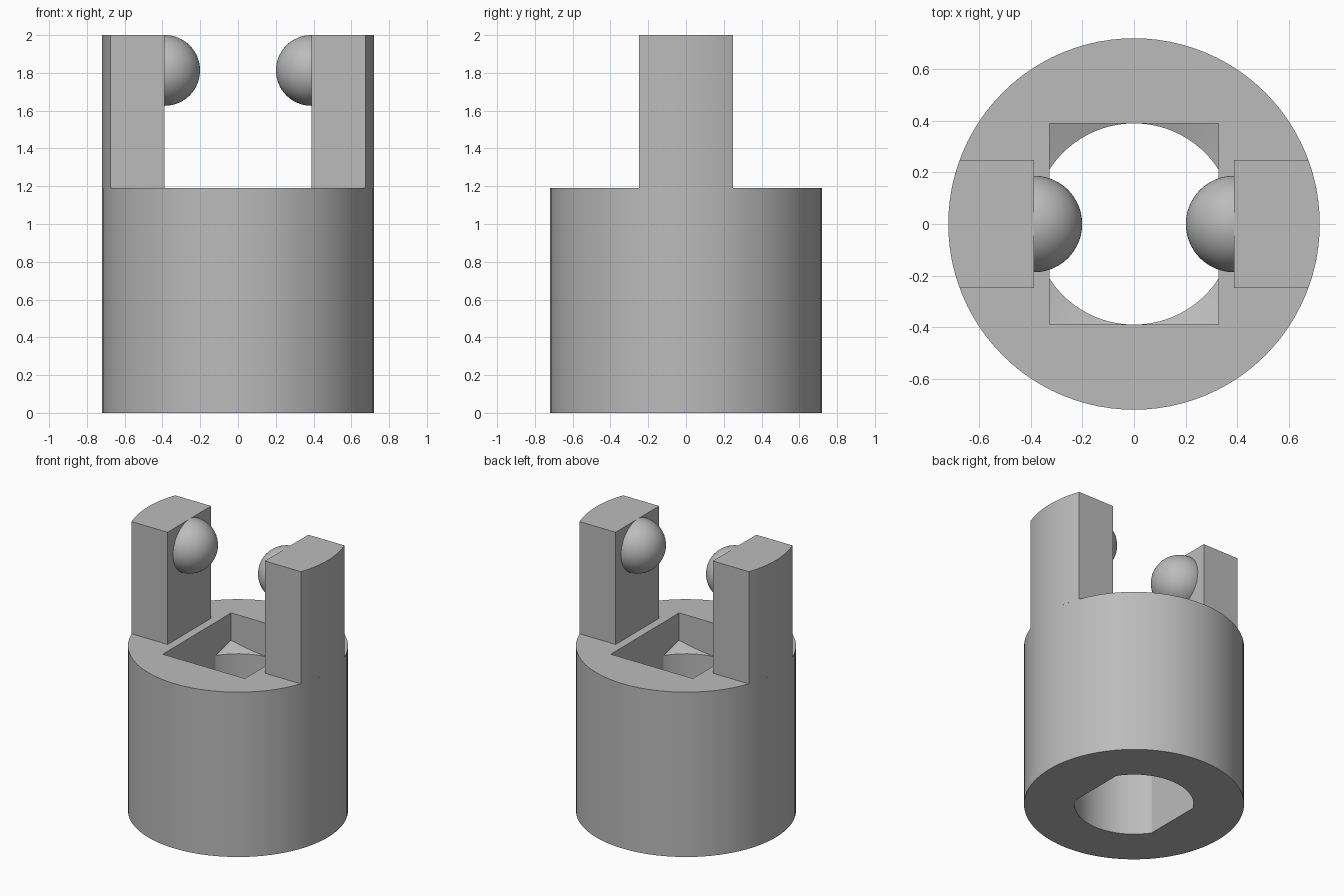
import bpy, bmesh, math
from mathutils import Matrix

cube = bpy.data.objects.get("Cube")
if cube:
    bpy.data.objects.remove(cube, do_unlink=True)

RADIUS, BASE_TOP, TOP = 0.72, 1.19, 2.0
BORE_X, BORE_R = 0.328, 0.39
POST_X, POST_Y = 0.388, 0.248
BALL_R = 0.187

grey = bpy.data.materials.new("plain grey")
grey.use_nodes = True
colour = (0.5, 0.5, 0.5, 1)
grey.diffuse_color = colour
grey.node_tree.nodes["Principled BSDF"].inputs["Base Color"].default_value = colour


def make(name, bm):
    """Turn a bmesh into a grey object."""
    bmesh.ops.recalc_face_normals(bm, faces=bm.faces)
    mesh = bpy.data.meshes.new(name)
    bm.to_mesh(mesh)
    bm.free()
    mesh.materials.append(grey)
    obj = bpy.data.objects.new(name, mesh)
    bpy.context.collection.objects.link(obj)
    return obj


def prism(name, outline, z0, z1):
    """Extrude a flat outline upwards."""
    bm = bmesh.new()
    face = bm.faces.new([bm.verts.new((x, y, z0)) for x, y in outline])
    geom = bmesh.ops.extrude_face_region(bm, geom=[face])["geom"]
    verts = [v for v in geom if isinstance(v, bmesh.types.BMVert)]
    bmesh.ops.translate(bm, verts=verts, vec=(0, 0, z1 - z0))
    return make(name, bm)


def lathe(name, profile, steps=96):
    """Spin a closed radius/height profile into stacked rings with caps."""
    bm = bmesh.new()
    angles = [math.tau * i / steps for i in range(steps)]
    rings = [[bm.verts.new((r * math.cos(a), r * math.sin(a), z)) for a in angles]
             for r, z in profile]
    for low, high in zip(rings, rings[1:]):
        for i in range(steps):
            j = (i + 1) % steps
            bm.faces.new((low[i], low[j], high[j], high[i]))
    bm.faces.new(rings[0])
    bm.faces.new(rings[-1])
    return make(name, bm)


def boolean(obj, cutter, operation):
    """Apply a boolean and discard the helper."""
    mod = obj.modifiers.new("cut", "BOOLEAN")
    mod.operation, mod.solver, mod.object = operation, "EXACT", cutter
    cutter.hide_render = True
    graph = bpy.context.evaluated_depsgraph_get()
    mesh = bpy.data.meshes.new_from_object(obj.evaluated_get(graph))
    obj.modifiers.clear()
    obj.data = mesh
    bpy.data.objects.remove(cutter, do_unlink=True)


def smooth(obj):
    bpy.ops.object.select_all(action="DESELECT")
    obj.select_set(True)
    bpy.context.view_layer.objects.active = obj
    bpy.ops.object.shade_smooth_by_angle(angle=math.radians(15))


# Round body with a double-flat bore that flares into a rectangular pocket
body = lathe("body", [(RADIUS, 0), (RADIUS, BASE_TOP)])
bore = lathe("bore_cutter", [(BORE_R, -0.1), (BORE_R, 0.95), (0.53, 1.0), (0.53, 1.3)])
flats = prism("flats_cutter", [(-BORE_X, -BORE_R), (BORE_X, -BORE_R),
                               (BORE_X, BORE_R), (-BORE_X, BORE_R)], -0.2, 1.4)
boolean(bore, flats, "INTERSECT")
boolean(body, bore, "DIFFERENCE")
smooth(body)

# Two upright posts, each with a ball set into its inner face
half = math.asin(POST_Y / RADIUS)
for side, label in ((1, "left"), (-1, "right")):
    arc = [half * (i / 6 - 1) for i in range(13)]
    outline = [(POST_X, -POST_Y)]
    outline += [(RADIUS * math.cos(a), RADIUS * math.sin(a)) for a in arc]
    outline += [(POST_X, POST_Y)]
    smooth(prism(label + "_post", [(side * x, y) for x, y in outline], BASE_TOP, TOP))

    bm = bmesh.new()
    bmesh.ops.create_uvsphere(bm, u_segments=64, v_segments=32, radius=BALL_R,
                              matrix=Matrix.Translation((side * POST_X, 0, TOP - BALL_R)))
    smooth(make(label + "_ball", bm))
